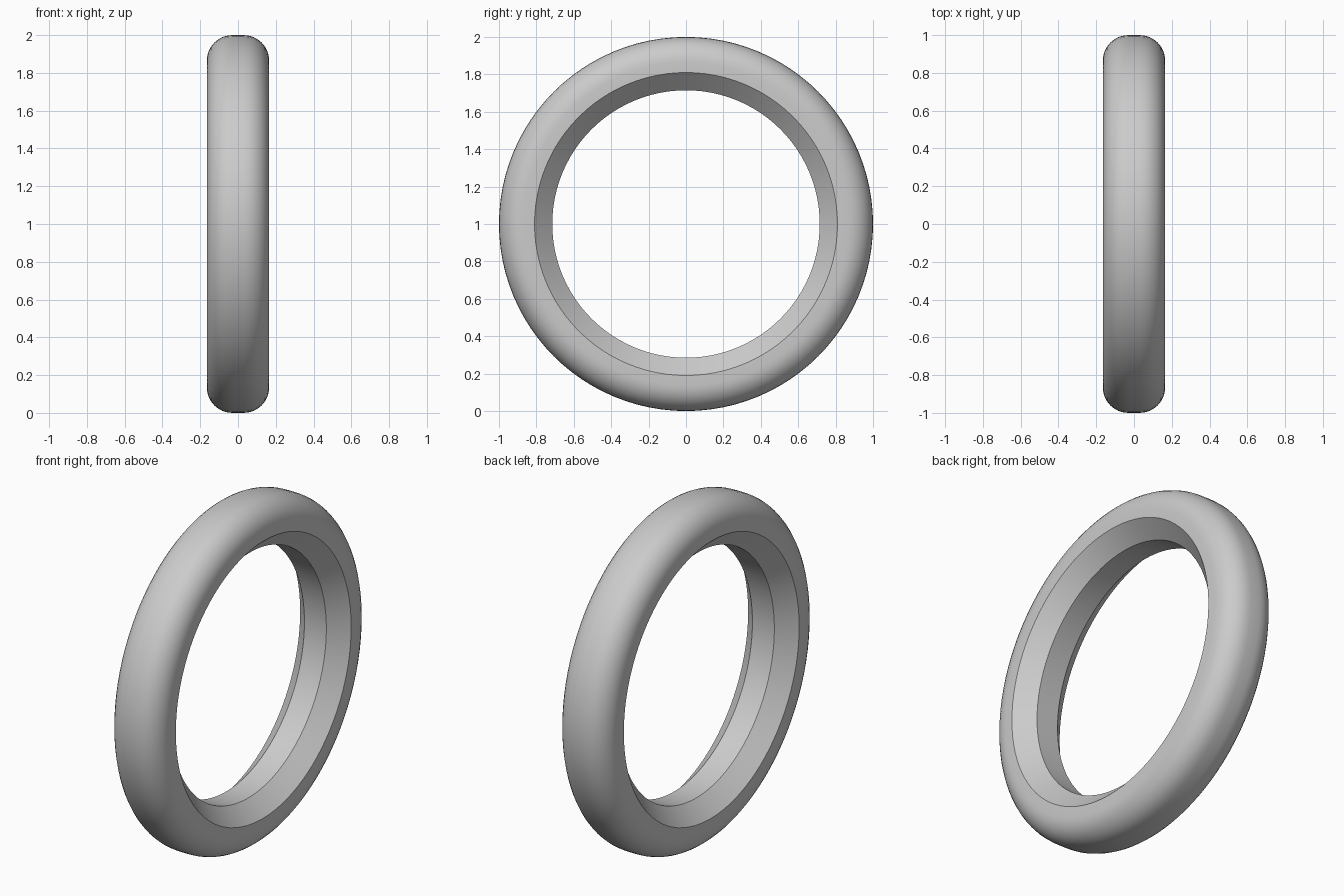
import bpy, bmesh, math

cube = bpy.data.objects.get("Cube")
if cube:
    bpy.data.objects.remove(cube, do_unlink=True)

SEGMENTS = 96
HALF_WIDTH = 0.165
CORNER = 0.135
OUTER, SIDE_EDGE, INNER = 1.0, 0.81, 0.715
BORE_HALF = 0.071

# Half cross-section as (x, radius): bore edge, bevel edge, rounded shoulder
half = [(BORE_HALF, INNER), (HALF_WIDTH, SIDE_EDGE)]
for i in range(9):
    a = math.radians(90 * i / 8)
    half.append((HALF_WIDTH - CORNER + CORNER * math.cos(a),
                 OUTER - CORNER + CORNER * math.sin(a)))
profile = half + [(-x, r) for x, r in reversed(half)]

# Sweep the closed cross-section around the x axis
bm = bmesh.new()
rings = []
for s in range(SEGMENTS):
    t = math.tau * s / SEGMENTS
    rings.append([bm.verts.new((x, r * math.cos(t), 1 + r * math.sin(t)))
                  for x, r in profile])
n = len(profile)
for s in range(SEGMENTS):
    a, b = rings[s], rings[(s + 1) % SEGMENTS]
    for i in range(n):
        j = (i + 1) % n
        bm.faces.new((a[i], a[j], b[j], b[i]))
bmesh.ops.recalc_face_normals(bm, faces=bm.faces)
mesh = bpy.data.meshes.new("ring")
bm.to_mesh(mesh)
bm.free()

ring = bpy.data.objects.new("ring", mesh)
bpy.context.collection.objects.link(ring)

# Plain grey material
grey = bpy.data.materials.new("grey")
grey.use_nodes = True
colour = (0.6, 0.6, 0.6, 1)
grey.diffuse_color = colour
grey.node_tree.nodes["Principled BSDF"].inputs["Base Color"].default_value = colour
mesh.materials.append(grey)

# Smooth surface with crisp bore and bevel edges
bpy.ops.object.select_all(action="DESELECT")
ring.select_set(True)
bpy.context.view_layer.objects.active = ring
bpy.ops.object.shade_smooth_by_angle(angle=math.radians(30))
